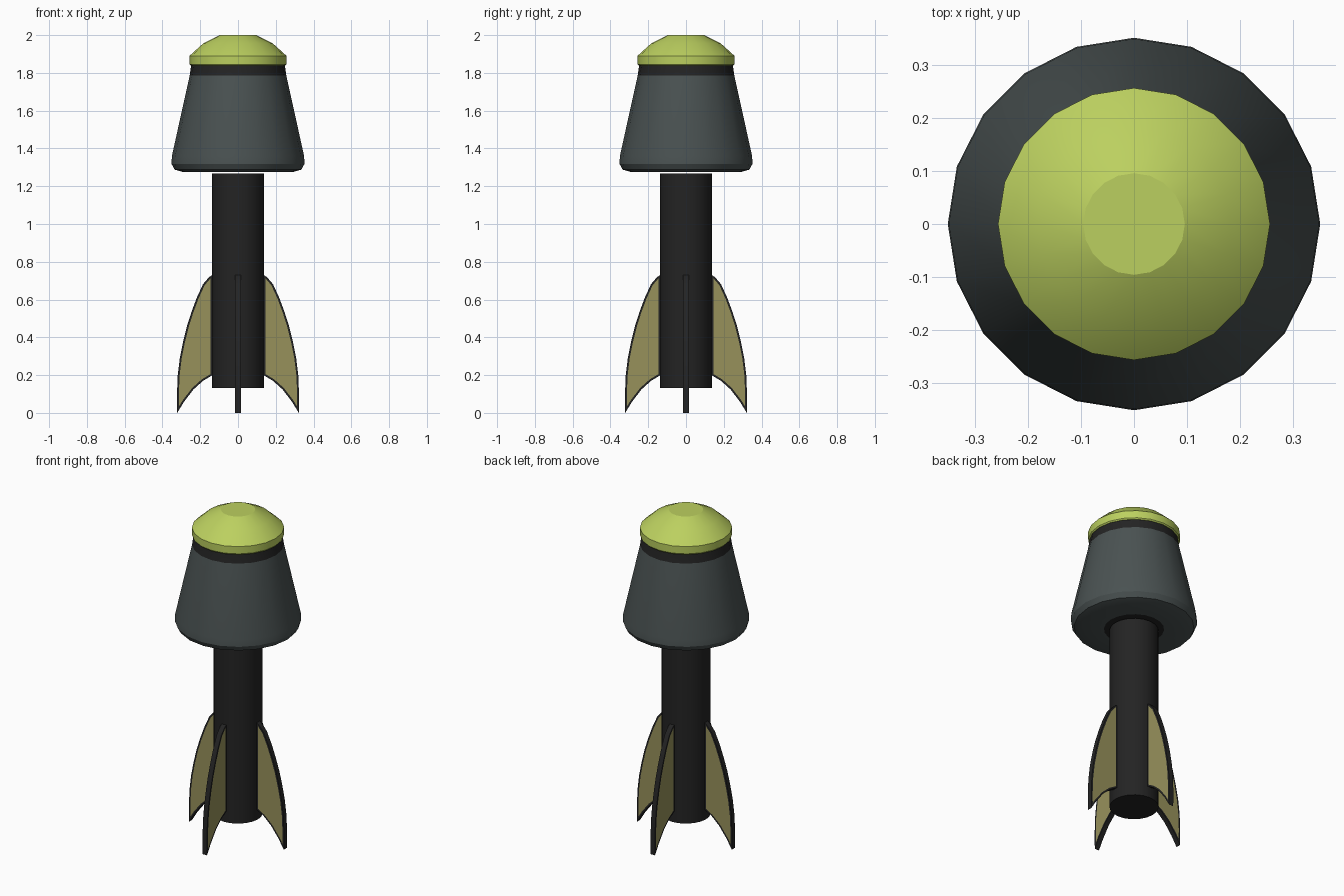
import bpy, bmesh, math

if "Cube" in bpy.data.objects:
    bpy.data.objects.remove(bpy.data.objects["Cube"])

SIDES = 20


def material(name, rgb):
    m = bpy.data.materials.new(name)
    m.diffuse_color = (*rgb, 1)
    m.use_nodes = True
    m.node_tree.nodes["Principled BSDF"].inputs["Base Color"].default_value = m.diffuse_color
    return m


lime = material("lime_green", (0.50, 0.63, 0.115))
slate = material("slate_grey", (0.068, 0.084, 0.084))
black = material("soft_black", (0.017, 0.017, 0.017))
khaki = material("khaki", (0.31, 0.285, 0.105))


def finish(name, bm, mats, angle=22):
    bmesh.ops.recalc_face_normals(bm, faces=bm.faces)
    me = bpy.data.meshes.new(name)
    bm.to_mesh(me)
    bm.free()
    for m in mats:
        me.materials.append(m)
    ob = bpy.data.objects.new(name, me)
    bpy.context.collection.objects.link(ob)
    bpy.ops.object.select_all(action='DESELECT')
    bpy.context.view_layer.objects.active = ob
    ob.select_set(True)
    bpy.ops.object.shade_smooth_by_angle(angle=math.radians(angle))
    return ob


def lathe(name, profile, mats, band_mats):
    """Closed turned solid; band_mats gives the material of each band between rings."""
    bm = bmesh.new()
    rings = [[bm.verts.new((r * math.cos(2 * math.pi * i / SIDES),
                            r * math.sin(2 * math.pi * i / SIDES), z))
              for i in range(SIDES)] for r, z in profile]
    for k, (a, b) in enumerate(zip(rings, rings[1:])):
        for i in range(SIDES):
            j = (i + 1) % SIDES
            bm.faces.new((a[i], a[j], b[j], b[i])).material_index = band_mats[k]
    bm.faces.new(rings[0][::-1]).material_index = band_mats[0]
    bm.faces.new(rings[-1]).material_index = band_mats[-1]
    return finish(name, bm, mats)


# Warhead: grey cone with black collar and black socket underneath
lathe("warhead_body",
      [(0.135, 1.276), (0.168, 1.275), (0.29, 1.275), (0.335, 1.288), (0.352, 1.318),
       (0.35, 1.36), (0.256, 1.785), (0.248, 1.84)],
      [slate, black], [1, 0, 0, 0, 0, 0, 1])

# Nose cap
lathe("nose_cap",
      [(0.25, 1.838), (0.256, 1.845), (0.257, 1.89), (0.183, 1.957), (0.096, 2.0)],
      [lime], [0, 0, 0, 0])

# Tail tube
lathe("tail_tube", [(0.137, 0.132), (0.137, 1.267)], [black], [0])

# Four swept fins: black rim, khaki side panels
FIN = [(0.135, 0.73), (0.152, 0.72), (0.185, 0.682), (0.218, 0.61), (0.246, 0.535),
       (0.27, 0.46), (0.29, 0.38), (0.308, 0.29), (0.319, 0.2), (0.323, 0.1),
       (0.322, 0.0), (0.285, 0.06), (0.235, 0.125), (0.185, 0.17), (0.135, 0.2)]
HALF = 0.015
for n, label in enumerate(("right", "back", "left", "front")):
    bm = bmesh.new()
    c, s = math.cos(n * math.pi / 2), math.sin(n * math.pi / 2)
    sides = [[bm.verts.new((r * c - t * s, r * s + t * c, z)) for r, z in FIN]
             for t in (-HALF, HALF)]
    panels = [bm.faces.new(sides[0]), bm.faces.new(sides[1][::-1])]
    for i in range(len(FIN)):
        j = (i + 1) % len(FIN)
        bm.faces.new((sides[0][i], sides[1][i], sides[1][j], sides[0][j]))
    bmesh.ops.recalc_face_normals(bm, faces=bm.faces)
    bmesh.ops.inset_individual(bm, faces=panels, thickness=0.01, use_even_offset=True)
    for f in panels:
        f.material_index = 1
    finish(label + "_fin", bm, [black, khaki])
